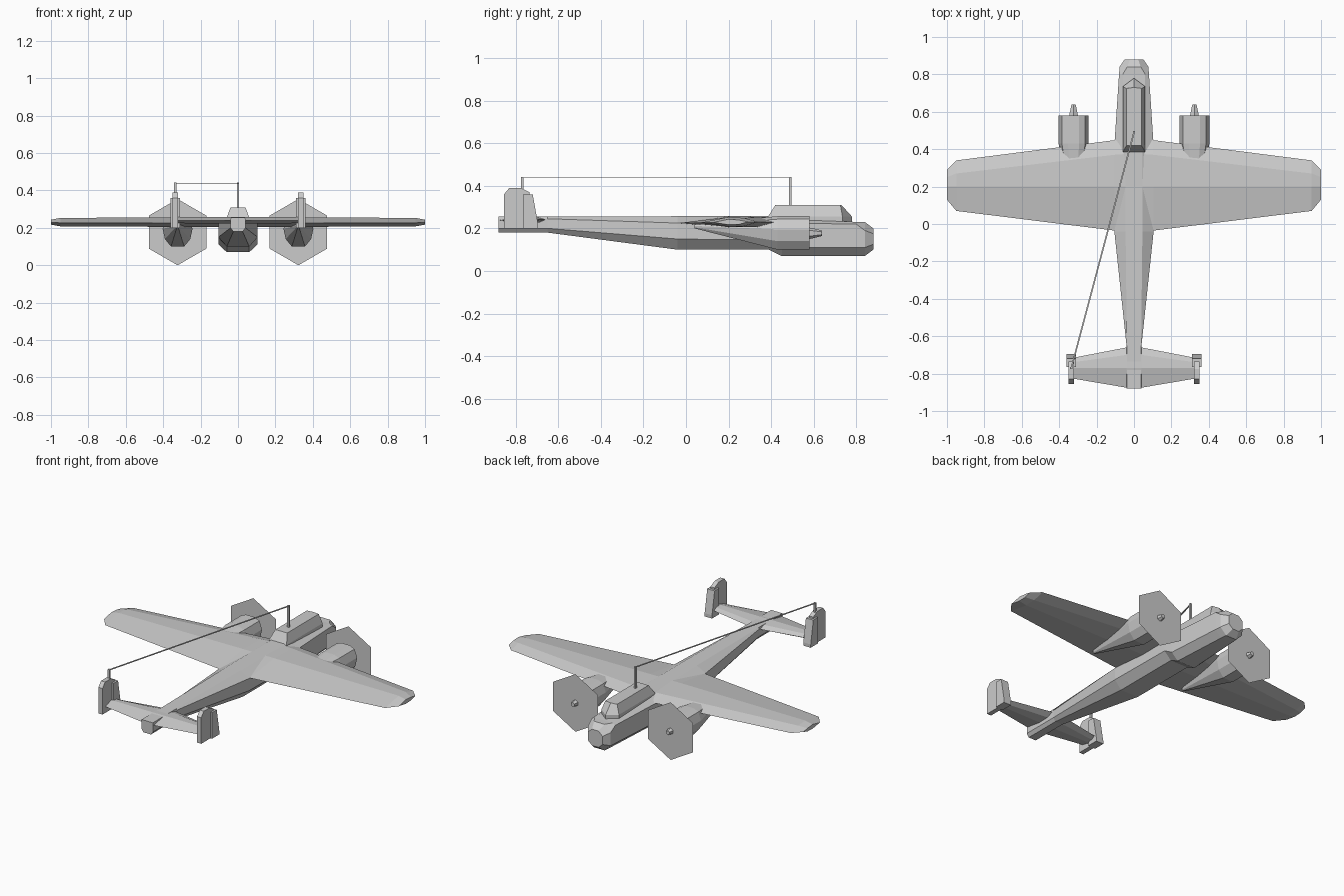
import bpy, bmesh
from math import sin, cos, pi
from mathutils import Vector


def finish(bm, name, mirror=False):
    bmesh.ops.remove_doubles(bm, verts=bm.verts, dist=1e-5)
    bmesh.ops.recalc_face_normals(bm, faces=bm.faces)
    me = bpy.data.meshes.new(name)
    bm.to_mesh(me)
    bm.free()
    ob = bpy.data.objects.new(name, me)
    bpy.context.collection.objects.link(ob)
    if mirror:
        ob.modifiers.new("Mirror", 'MIRROR')
    return ob


def loft(name, rings, mirror=False):
    """Skin a row of equal-length rings and cap both ends."""
    bm = bmesh.new()
    vs = [[bm.verts.new(p) for p in r] for r in rings]
    n = len(rings[0])
    for a, b in zip(vs, vs[1:]):
        for i in range(n):
            j = (i + 1) % n
            bm.faces.new((a[i], a[j], b[j], b[i]))
    bm.faces.new(vs[0])
    bm.faces.new(vs[-1])
    return finish(bm, name, mirror)


def slab(name, profile, x0, x1, mirror=False):
    """Extrude a (y, z) side profile across x."""
    return loft(name, [[(x, y, z) for y, z in profile] for x in (x0, x1)], mirror)


def body_ring(y, w, wt, wb, top, shoulder, low, bottom, cx=0):
    half = [(wt, top), (w, shoulder), (w, low), (wb, bottom)]
    pts = half + [(-x, z) for x, z in reversed(half)]
    return [(cx + x, y, z) for x, z in pts]


# Fuselage: y, half width, top width, bottom width, top, shoulder, low, bottom
loft("fuselage", [body_ring(*s) for s in (
    (-0.88, 0.04, 0.038, 0.025, 0.255, 0.245, 0.20, 0.18),
    (-0.65, 0.04, 0.038, 0.025, 0.255, 0.245, 0.20, 0.18),
    (-0.04, 0.105, 0.045, 0.06, 0.257, 0.225, 0.15, 0.10),
    (0.39, 0.105, 0.045, 0.06, 0.257, 0.225, 0.145, 0.10),
    (0.45, 0.103, 0.045, 0.06, 0.25, 0.225, 0.11, 0.07),
    (0.80, 0.08, 0.06, 0.04, 0.23, 0.22, 0.11, 0.07),
    (0.84, 0.077, 0.036, 0.036, 0.23, 0.19, 0.11, 0.07),
    (0.88, 0.05, 0.022, 0.022, 0.20, 0.175, 0.125, 0.10))])

# Cockpit canopy with a pointed windscreen
base = [(-0.06, 0.385), (-0.06, 0.735), (0, 0.78), (0.06, 0.735), (0.06, 0.385)]
roof = [(-0.04, 0.42), (-0.04, 0.725), (0, 0.73), (0.04, 0.725), (0.04, 0.42)]
loft("canopy", [[(x, y, 0.225) for x, y in base],
                [(x, y, 0.255) for x, y in base],
                [(x, y, 0.31) for x, y in roof]])


def foil(x, te, ridge, shoulder, le, top, bot, mid):
    return [(x, te, mid), (x, ridge, top), (x, shoulder, top - 0.004),
            (x, le, mid + 0.003), (x, shoulder, bot + 0.002), (x, ridge, bot)]


# Main wings
loft("wing", [foil(0.03, -0.043, 0.2, 0.375, 0.458, 0.257, 0.204, 0.225),
              foil(0.105, -0.035, 0.2, 0.37, 0.448, 0.257, 0.204, 0.225),
              foil(0.95, 0.07, 0.2, 0.27, 0.34, 0.253, 0.208, 0.227),
              foil(1.0, 0.13, 0.2, 0.25, 0.29, 0.243, 0.217, 0.228)], True)

# Tailplane
loft("tailplane", [foil(0.0, -0.88, -0.77, -0.70, -0.655, 0.257, 0.222, 0.238),
                   foil(0.04, -0.875, -0.77, -0.70, -0.66, 0.257, 0.222, 0.238),
                   foil(0.335, -0.825, -0.77, -0.74, -0.717, 0.257, 0.225, 0.238)], True)

# Twin fins and rudders
slab("fin", [(-0.765, 0.20), (-0.765, 0.36), (-0.72, 0.36), (-0.695, 0.22), (-0.695, 0.20)],
     0.31, 0.36, True)
slab("rudder", [(-0.855, 0.20), (-0.855, 0.36), (-0.83, 0.39), (-0.775, 0.39),
                (-0.735, 0.37), (-0.735, 0.20)], 0.321, 0.349, True)

# Engine nacelles, tapering back under the wing
CX, CZ = 0.323, 0.177
cowl = [(-0.03, 0.257), (-0.062, 0.243), (-0.08, 0.195), (-0.068, 0.14), (-0.035, 0.10),
        (0.035, 0.10), (0.068, 0.14), (0.08, 0.195), (0.062, 0.243), (0.03, 0.257)]


def cowl_ring(y, s, zc):
    return [(CX + x * s, y, zc + (z - zc) * s) for x, z in cowl]


loft("nacelle", [cowl_ring(0.58, 1, 0.2), cowl_ring(0.43, 1, 0.2),
                 [(CX + x * 0.12, 0.04, 0.212 + (z - 0.2) * 0.12) for x, z in cowl]], True)


def circle(y, r, n):
    return [(CX + r * sin(2 * pi * i / n), y, CZ + r * cos(2 * pi * i / n)) for i in range(n)]


# Spinners and flat six-sided propeller discs
loft("spinner", [circle(0.575, 0.027, 6), circle(0.59, 0.025, 6), circle(0.638, 0.013, 6)], True)
bm = bmesh.new()
bm.faces.new([bm.verts.new(p) for p in circle(0.61, 0.177, 6)])
finish(bm, "propeller_disc", True)

# Aerial masts and the wire between them
for name, x, y, z in (("front_mast", 0, 0.49, 0.30), ("tail_mast", -0.335, -0.77, 0.35)):
    r = 0.006
    loft(name, [[(x + a * r, y + b * r, h) for a, b in ((-1, -1), (1, -1), (1, 1), (-1, 1))]
                for h in (z, 0.442)])
a, b = Vector((0, 0.49, 0.438)), Vector((-0.335, -0.77, 0.438))
side = (b - a).cross(Vector((0, 0, 1))).normalized() * 0.004
up = Vector((0, 0, 0.002))
loft("aerial_wire", [[p - side - up, p + side - up, p + side + up, p - side + up] for p in (a, b)])
